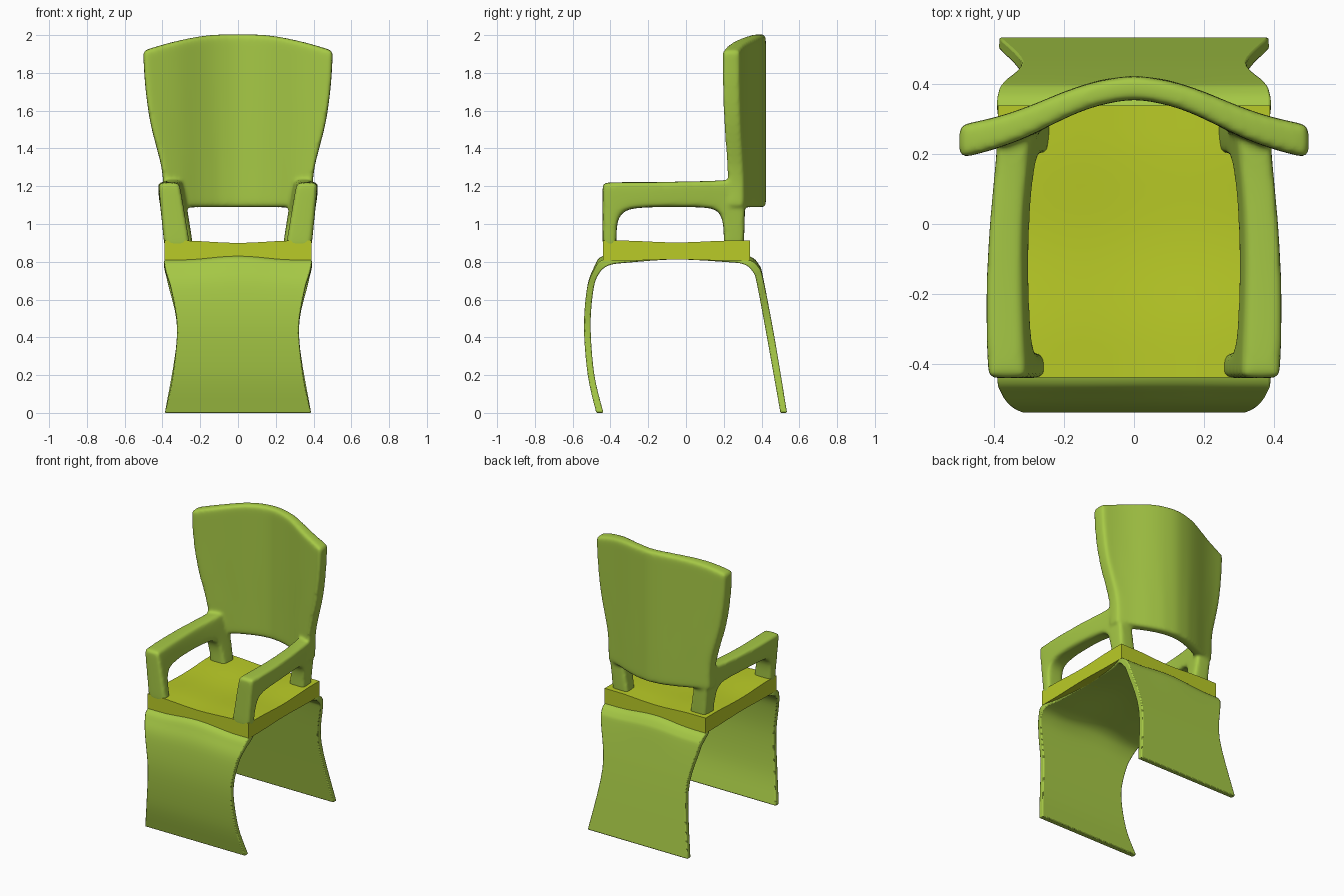
import bpy, bmesh, math

if "Cube" in bpy.data.objects:
    bpy.data.objects.remove(bpy.data.objects["Cube"])


def material(name, rgb):
    m = bpy.data.materials.new(name)
    m.diffuse_color = (*rgb, 1)
    m.use_nodes = True
    m.node_tree.nodes["Principled BSDF"].inputs["Base Color"].default_value = m.diffuse_color
    return m


GREEN = material("green", (0.38, 0.58, 0.06))
YELLOW = material("yellow_green", (0.49, 0.60, 0.02))


def lerp_table(table, t):
    """Piecewise linear lookup in a list of (key, value)."""
    for (a, va), (b, vb) in zip(table, table[1:]):
        if t <= b:
            return va + (vb - va) * max(0, t - a) / (b - a)
    return table[-1][1]


def spline(pts, t):
    """Catmull-Rom through equally spaced tuples, t in 0..1."""
    n = len(pts) - 1
    i = min(int(t * n), n - 1)
    f = t * n - i
    p = [pts[max(0, min(n, i + k))] for k in (-1, 0, 1, 2)]
    return [0.5 * (2 * b + (c - a) * f + (2*a - 5*b + 4*c - d) * f**2
                   + (3*b - a - 3*c + d) * f**3) for a, b, c, d in zip(*p)]


def hump(t, r):
    """Smooth bump, 1 at the centre and 0 beyond r."""
    return math.cos(math.pi / 2 * min(1, abs(t) / r)) ** 2


def slab(bm, nu, nv, point):
    """Closed solid between two grids; point(u, v, w) with w = 0 or 1."""
    g = [[[bm.verts.new(point(i / nu, j / nv, w)) for j in range(nv + 1)]
          for i in range(nu + 1)] for w in (0, 1)]
    faces = []
    for i in range(nu):
        for j in range(nv):
            for s in g:
                faces.append(bm.faces.new((s[i][j], s[i+1][j], s[i+1][j+1], s[i][j+1])))
    for i in range(nu):
        for j in (0, nv):
            faces.append(bm.faces.new((g[0][i][j], g[0][i+1][j], g[1][i+1][j], g[1][i][j])))
    for j in range(nv):
        for i in (0, nu):
            faces.append(bm.faces.new((g[0][i][j], g[0][i][j+1], g[1][i][j+1], g[1][i][j])))
    bmesh.ops.recalc_face_normals(bm, faces=faces)


def finish(name, bm, mat):
    me = bpy.data.meshes.new(name)
    bm.to_mesh(me)
    bm.free()
    ob = bpy.data.objects.new(name, me)
    bpy.context.collection.objects.link(ob)
    me.materials.append(mat)
    bpy.ops.object.select_all(action='DESELECT')
    bpy.context.view_layer.objects.active = ob
    ob.select_set(True)
    bpy.ops.object.shade_smooth_by_angle(angle=math.radians(40))
    return ob


def add_bevel(ob, width, segments):
    b = ob.modifiers.new("bevel", 'BEVEL')
    b.width, b.segments = width, segments
    b.limit_method, b.angle_limit = 'ANGLE', math.radians(50)
    b.use_clamp_overlap = False


# Seat: sharp-edged plate, gently dished on top and arched underneath
def seat_point(u, v, w):
    x, y = -0.39 + 0.78 * u, -0.44 + 0.78 * v
    cx, cy = hump(x, 0.3), hump(y + 0.05, 0.3)
    z = 0.912 - 0.012 * (cx + 0.8 * cy) if w else 0.806 + 0.022 * cx + 0.006 * cy
    return x, y, z


bm = bmesh.new()
slab(bm, 24, 24, seat_point)
finish("seat", bm, YELLOW)

# Leg shell: one bent sheet; stations are outer y, z, inner y, z, half width
LEGS = [(-.475, 0, -.437, 0, .387), (-.52, .2, -.485, .2, .345),
        (-.54, .45, -.505, .45, .322), (-.525, .65, -.492, .64, .352),
        (-.49, .75, -.465, .73, .38), (-.44, .81, -.41, .78, .39),
        (-.3, .815, -.3, .796, .36), (-.05, .835, -.05, .812, .335),
        (.2, .815, .22, .798, .36), (.33, .81, .31, .785, .39),
        (.385, .77, .355, .745, .387), (.41, .70, .375, .685, .372),
        (.465, .42, .425, .42, .322), (.535, 0, .5, 0, .387)]


def leg_point(u, v, w):
    yo, zo, yi, zi, half = spline(LEGS, u)
    y, z = (yo, zo) if w else (yi, zi)
    x = half * (2 * v - 1)
    lift = 0.02 * hump(x, 0.3) * max(0, min(1, (z - 0.6) / 0.2))
    return x, y, max(0, z + lift)


bm = bmesh.new()
slab(bm, 65, 16, leg_point)
add_bevel(finish("leg_shell", bm, GREEN), 0.006, 2)

# Backrest: curved flaring panel
BACK_WIDTH = [(1.09, .395), (1.2, .393), (1.3, .405), (1.4, .432), (1.5, .458),
              (1.6, .477), (1.75, .494), (1.92, .503)]
BACK_TOP = [(0, 2.005), (.12, 2.003), (.2, 1.995), (.3, 1.975), (.4, 1.95), (.5, 1.918)]
BACK_FRONT = [(0, .358), (.1, .343), (.2, .303), (.3, .25), (.4, .213), (.5, .187)]
BACK_REAR = [(0, .426), (.1, .413), (.2, .38), (.3, .337), (.4, .303), (.5, .284)]


def back_point(u, v, w):
    x = (2 * u - 1) * lerp_table(BACK_WIDTH, 1.09 + 0.83 * v)
    z = 1.088 + v * (lerp_table(BACK_TOP, abs(x)) - 1.088)
    return x, lerp_table(BACK_REAR if w else BACK_FRONT, abs(x)), z


bm = bmesh.new()
slab(bm, 16, 12, back_point)

# Arms: front post, armrest and rear post in one loop of (outer, inner) y, z pairs
ARM = [(-.442, .87, -.368, .87), (-.442, 1.0, -.368, .97), (-.442, 1.12, -.36, 1.025),
       (-.442, 1.22, -.335, 1.065), (-.32, 1.222, -.28, 1.085), (-.15, 1.222, -.15, 1.09),
       (.03, 1.226, .03, 1.09), (.15, 1.228, .14, 1.085), (.315, 1.24, .18, 1.06),
       (.313, 1.1, .2, 1.0), (.307, .87, .2, .87)]
ARM_OUT = [(-.44, .422), (-.3, .427), (-.1, .427), (.05, .413), (.2, .397), (.32, .39)]
ARM_IN = [(-.44, .308), (-.2, .32), (0, .32), (.15, .305), (.32, .288)]

for side in (-1, 1):
    def arm_point(u, v, w):
        a = ARM[round(u * (len(ARM) - 1))]
        y, z = a[0] + (a[2] - a[0]) * v, a[1] + (a[3] - a[1]) * v
        drop = max(0, 1.22 - z) / 0.31
        x = lerp_table(ARM_OUT, y) - 0.03 * drop if w else lerp_table(ARM_IN, y) - 0.052 * drop
        return side * x, y, z
    slab(bm, len(ARM) - 1, 1, arm_point)

# Fuse backrest and arms into one softly blended frame
frame = finish("back_and_arms", bm, GREEN)
add_bevel(frame, 0.018, 2)
sub = frame.modifiers.new("subdivision", 'SUBSURF')
sub.levels = sub.render_levels = 2
remesh = frame.modifiers.new("fuse", 'REMESH')
remesh.mode, remesh.voxel_size, remesh.use_smooth_shade = 'VOXEL', 0.01, True
smooth = frame.modifiers.new("soften", 'SMOOTH')
smooth.factor, smooth.iterations = 0.5, 8
